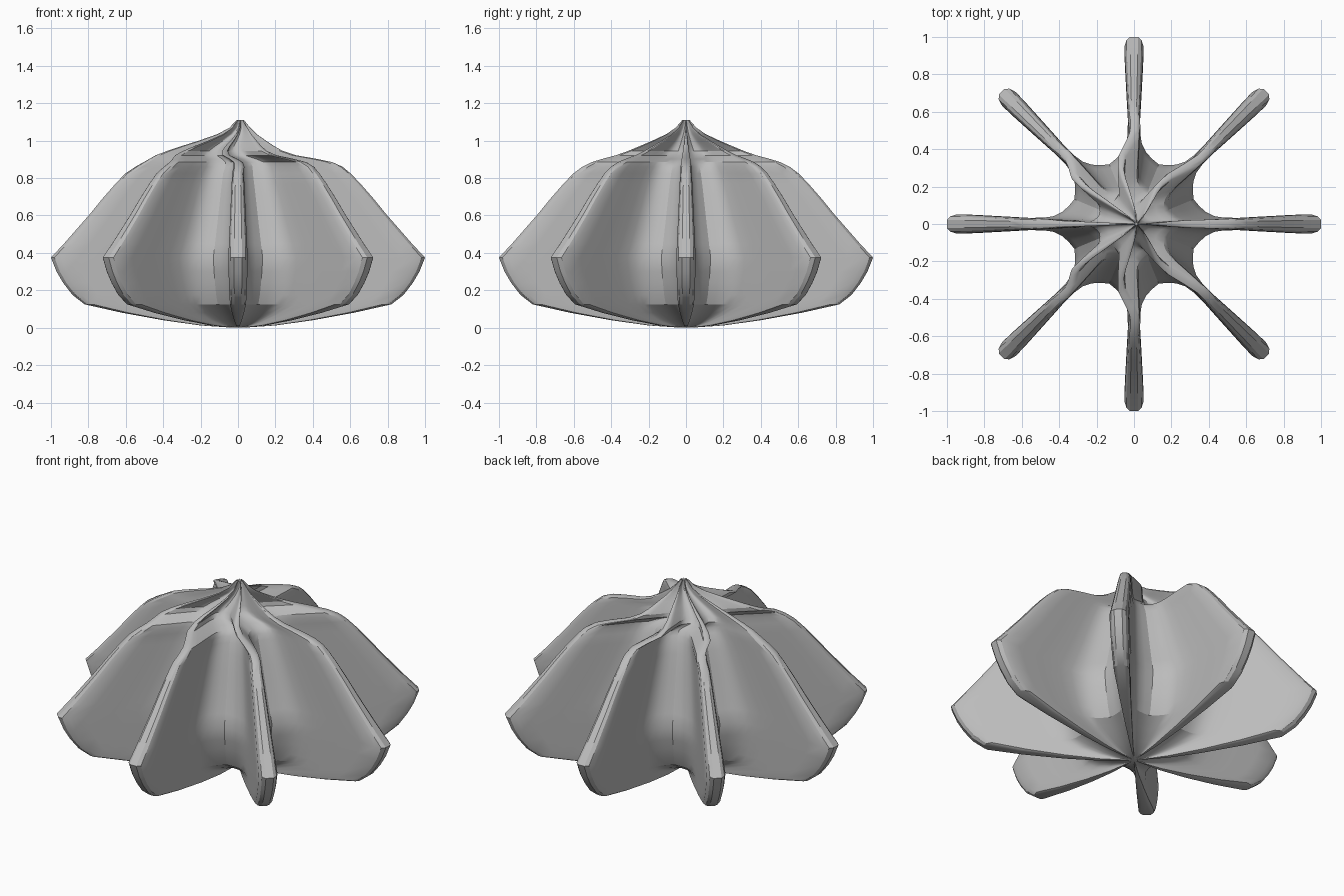
import bpy, bmesh, math

if "Cube" in bpy.data.objects:
    bpy.data.objects.remove(bpy.data.objects["Cube"])

FINS = 8
# Rings: height, scale of the star section, sideways drift of the crown
RINGS = [(0.0, 0.03, 0), (0.012, 0.20, 0), (0.04, 0.40, 0), (0.08, 0.62, 0), (0.125, 0.82, 0),
         (0.175, 0.885, 0), (0.24, 0.935, 0), (0.30, 0.97, 0), (0.375, 1.0, 0),
         (0.45, 0.93, 0), (0.53, 0.86, 0), (0.61, 0.79, 0), (0.69, 0.725, 0),
         (0.77, 0.655, 0), (0.825, 0.602, 0), (0.86, 0.555, 0.005), (0.885, 0.505, 0),
         (0.902, 0.45, -0.025), (0.922, 0.375, -0.065), (0.945, 0.31, -0.07),
         (0.97, 0.25, -0.055), (1.0, 0.18, -0.03), (1.035, 0.105, -0.005),
         (1.07, 0.055, 0.01), (1.11, 0.02, 0.012)]
# Half of one fin section, rounded tip to valley: outward, sideways
HALF = [(1.0, 0.022), (0.982, 0.041), (0.945, 0.052), (0.85, 0.049), (0.7, 0.041),
        (0.56, 0.033), (0.48, 0.034), (0.43, 0.042), (0.385, 0.064), (0.35, 0.095)]
VALLEY = 0.345

# One full star section, fin by fin
section = []
for i in range(FINS):
    a = i * math.tau / FINS
    fin = [(u, -v) for u, v in reversed(HALF)] + HALF
    section += [(u * math.cos(a) - v * math.sin(a), u * math.sin(a) + v * math.cos(a)) for u, v in fin]
    b = a + math.pi / FINS
    section.append((VALLEY * math.cos(b), VALLEY * math.sin(b)))

# Ribbed body lofted through the rings
bm = bmesh.new()
loops = [[bm.verts.new((x * s + dx, y * s, z)) for x, y in section] for z, s, dx in RINGS]
n = len(section)
for lo, hi in zip(loops, loops[1:]):
    for j in range(n):
        k = (j + 1) % n
        bm.faces.new((lo[j], lo[k], hi[k], hi[j]))
# Small caps closing the base and the tip
for loop, (z, s, dx) in ((loops[0], RINGS[0]), (loops[-1], RINGS[-1])):
    c = bm.verts.new((dx, 0, z))
    for j in range(n):
        bm.faces.new((loop[j], loop[(j + 1) % n], c))
bmesh.ops.recalc_face_normals(bm, faces=bm.faces)
mesh = bpy.data.meshes.new("ribbed_body")
bm.to_mesh(mesh)
bm.free()

body = bpy.data.objects.new("ribbed_body", mesh)
bpy.context.collection.objects.link(body)
grey = bpy.data.materials.new("plain grey")
grey.diffuse_color = (0.5, 0.5, 0.5, 1)
grey.use_nodes = True
grey.node_tree.nodes["Principled BSDF"].inputs["Base Color"].default_value = grey.diffuse_color
mesh.materials.append(grey)
bpy.context.view_layer.objects.active = body
body.select_set(True)
bpy.ops.object.shade_smooth_by_angle(angle=math.radians(28))
